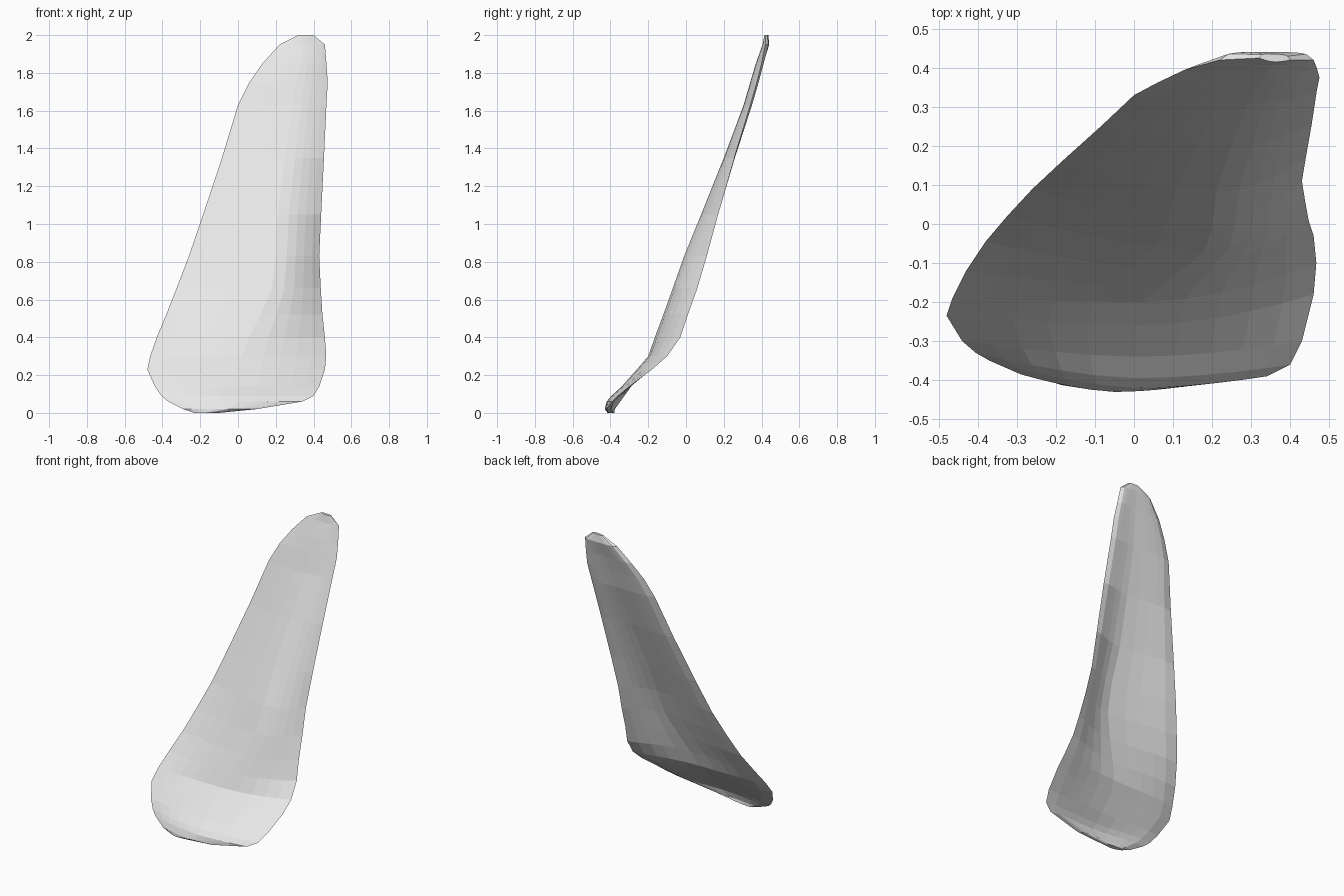
import bpy, bmesh, math

# Slices: height, left rim x/y, right rim x/y, forward-most y, x of the ridge
SLICES = [
    (0.00, -.23, -.395, -.10, -.410, -.415, -.17),
    (0.02, -.29, -.385, .10, -.420, -.430, -.05),
    (0.06, -.37, -.350, .34, -.390, -.420, .00),
    (0.09, -.405, -.330, .40, -.360, -.395, .00),
    (0.14, -.44, -.300, .43, -.300, -.340, .00),
    (0.23, -.48, -.235, .46, -.180, -.260, .00),
    (0.30, -.465, -.190, .467, -.100, -.200, .02),
    (0.40, -.43, -.120, .46, -.030, -.165, .06),
    (0.52, -.38, -.045, .447, .010, -.120, .12),
    (0.66, -.325, .020, .438, .060, -.070, .18),
    (0.83, -.26, .090, .43, .110, -.010, .20),
    (1.05, -.185, .160, .44, .170, .080, .21),
    (1.35, -.085, .250, .455, .255, .200, .25),
    (1.63, .00, .330, .468, .340, .305, .29),
    (1.75, .06, .362, .475, .375, .340, .31),
    (1.85, .13, .395, .468, .400, .370, .33),
    (1.95, .22, .420, .46, .420, .405, .35),
    (2.00, .32, .425, .40, .420, .415, .36),
]
HALF = 5            # steps on each side of the ridge
THICKNESS = 0.035


def section(z, xl, yl, xr, yr, yf, px):
    """Closed ring: bowed front from left to right, then the hollow back."""
    front, back = [], []
    for i in range(-HALF, HALF + 1):
        s = abs(i) / HALF
        s = s ** 0.85
        x_rim, y_rim = (xl, yl) if i < 0 else (xr, yr)
        x = px + (x_rim - px) * s
        y = yf + (y_rim - yf) * s ** (1.5 if i < 0 else 1.8)
        front.append((x, y, z))
        if abs(i) < HALF:
            depth = min(THICKNESS, 0.25 * (xr - xl)) * math.sqrt(1 - s * s)
            back.append((x, y + depth, z))
    return front + back[::-1]


# Curved blade
bm = bmesh.new()
rings = [[bm.verts.new(p) for p in section(*row)] for row in SLICES]
n = len(rings[0])
for lower, upper in zip(rings, rings[1:]):
    for k in range(n):
        j = (k + 1) % n
        bm.faces.new((lower[k], lower[j], upper[j], upper[k]))
bm.faces.new(rings[0][::-1])
bm.faces.new(rings[-1])
bmesh.ops.recalc_face_normals(bm, faces=bm.faces)

mesh = bpy.data.meshes.new("curved_blade")
bm.to_mesh(mesh)
bm.free()
blade = bpy.data.objects.new("curved_blade", mesh)
bpy.context.collection.objects.link(blade)

# Single pale grey
grey = bpy.data.materials.new("pale_grey")
grey.diffuse_color = (0.8, 0.8, 0.8, 1)
mesh.materials.append(grey)
